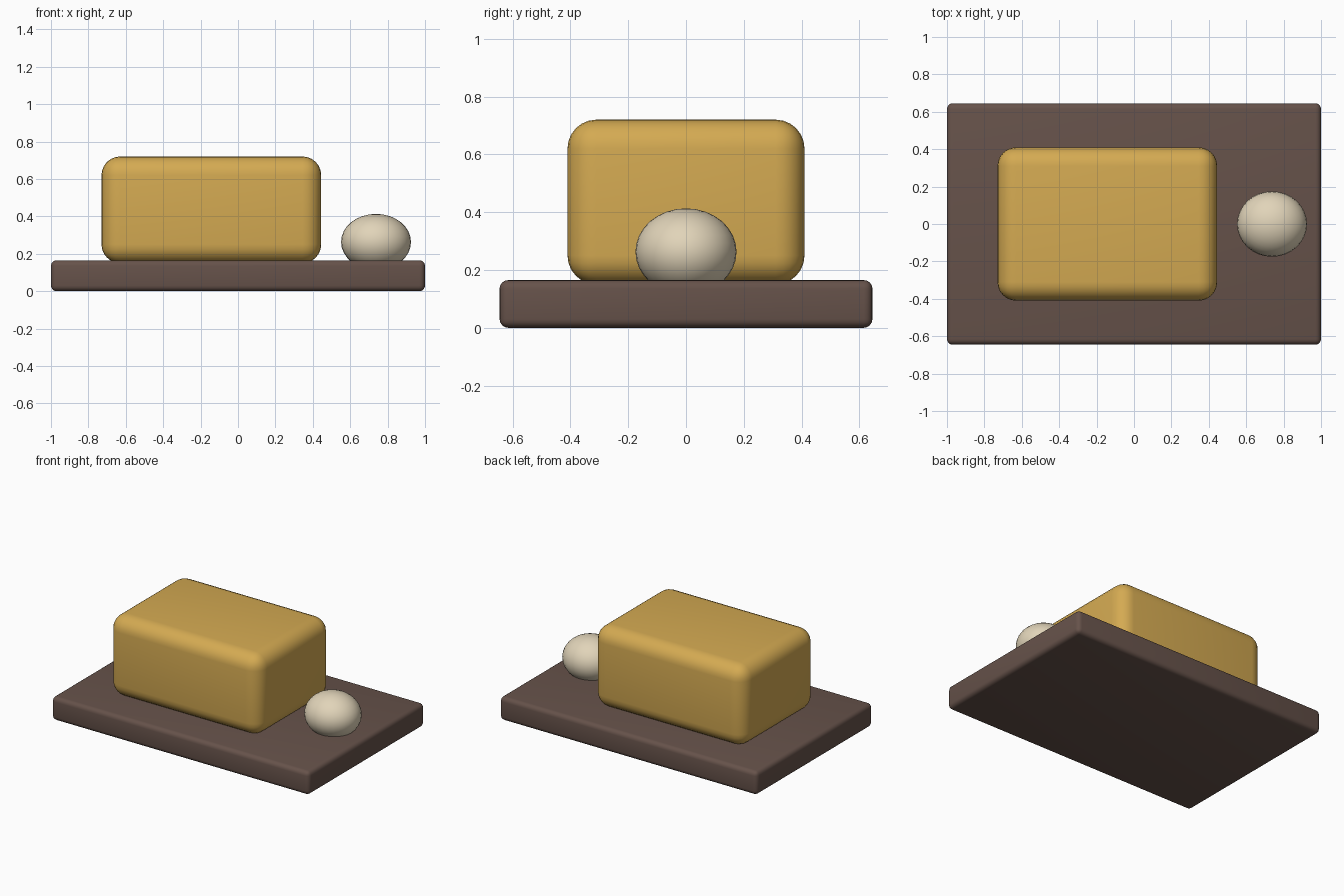
import bpy

if "Cube" in bpy.data.objects:
    bpy.data.objects.remove(bpy.data.objects["Cube"])


def material(name, srgb):
    # sRGB 0-255 to linear
    mat = bpy.data.materials.new(name)
    lin = [(c / 255 / 12.92) if c < 10 else ((c / 255 + 0.055) / 1.055) ** 2.4 for c in srgb]
    mat.diffuse_color = (*lin, 1.0)
    mat.use_nodes = True
    mat.node_tree.nodes["Principled BSDF"].inputs["Base Color"].default_value = mat.diffuse_color
    return mat


def finish(obj, name, mat):
    obj.name = name
    obj.data.materials.append(mat)
    bpy.ops.object.shade_smooth_by_angle()


def rounded_box(name, low, high, radius, segments, mat):
    center = [(a + b) / 2 for a, b in zip(low, high)]
    bpy.ops.mesh.primitive_cube_add(size=1, location=center)
    obj = bpy.context.object
    obj.scale = [b - a for a, b in zip(low, high)]
    bpy.ops.object.transform_apply(location=False, rotation=False, scale=True)
    bevel = obj.modifiers.new("rounding", 'BEVEL')
    bevel.width = radius
    bevel.segments = segments
    bevel.limit_method = 'NONE'
    bpy.ops.object.modifier_apply(modifier=bevel.name)
    finish(obj, name, mat)


brown = material("dark_brown", (102, 82, 74))
gold = material("butter_gold", (212, 170, 82))
cream = material("cream", (225, 212, 185))

# Flat board and the rounded block resting slightly into it
rounded_box("board", (-1, -0.645, 0), (1, 0.645, 0.165), 0.03, 4, brown)
rounded_box("block", (-0.73, -0.41, 0.15), (0.445, 0.41, 0.72), 0.1, 6, gold)

# Squashed ball beside the block
bpy.ops.mesh.primitive_uv_sphere_add(segments=32, ring_count=16, radius=1, location=(0.738, 0, 0.263))
ball = bpy.context.object
ball.scale = (0.187, 0.175, 0.15)
bpy.ops.object.transform_apply(location=False, rotation=False, scale=True)
finish(ball, "ball", cream)
